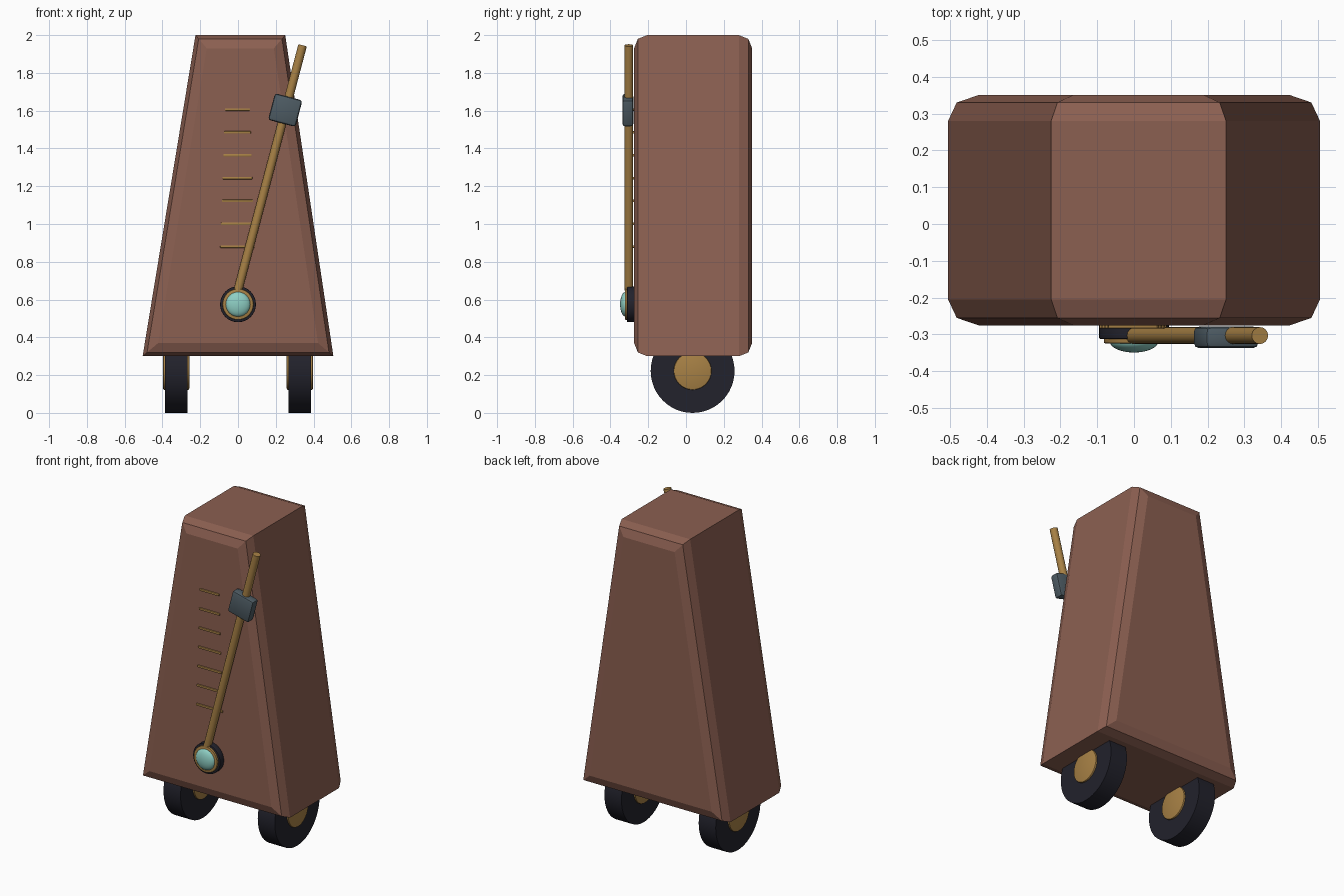
import bpy, bmesh, math
from mathutils import Vector

cube = bpy.data.objects.get("Cube")
if cube:
    bpy.data.objects.remove(cube, do_unlink=True)


def material(name, r, g, b):
    m = bpy.data.materials.new(name)
    m.use_nodes = True
    m.diffuse_color = (r, g, b, 1)
    m.node_tree.nodes["Principled BSDF"].inputs["Base Color"].default_value = (r, g, b, 1)
    return m


wood = material("brown wood", 0.26, 0.115, 0.082)
brass = material("brass", 0.39, 0.22, 0.06)
rubber = material("dark rubber", 0.016, 0.016, 0.025)
steel = material("grey steel", 0.075, 0.105, 0.125)
glass = material("pale teal glass", 0.27, 0.62, 0.55)


def make_object(name, bm, mat, smooth=True):
    bmesh.ops.recalc_face_normals(bm, faces=bm.faces)
    mesh = bpy.data.meshes.new(name)
    bm.to_mesh(mesh)
    bm.free()
    mesh.materials.append(mat)
    ob = bpy.data.objects.new(name, mesh)
    bpy.context.collection.objects.link(ob)
    if smooth:
        bpy.ops.object.select_all(action="DESELECT")
        ob.select_set(True)
        bpy.context.view_layer.objects.active = ob
        bpy.ops.object.shade_smooth_by_angle(angle=math.radians(35))
    return ob


def rod(name, start, end, radius, mat, sides=32, bevel=0.0):
    """Cylinder between two points, with optional softened rims."""
    start, end = Vector(start), Vector(end)
    axis = end - start
    bm = bmesh.new()
    bmesh.ops.create_cone(bm, cap_ends=True, segments=sides, radius1=radius,
                          radius2=radius, depth=axis.length)
    if bevel:
        rims = [e for e in bm.edges if any(len(f.verts) > 4 for f in e.link_faces)]
        bmesh.ops.bevel(bm, geom=rims, offset=bevel, segments=2, profile=0.5, affect="EDGES")
    ob = make_object(name, bm, mat)
    ob.location = (start + end) / 2
    ob.rotation_euler = axis.to_track_quat("Z", "Y").to_euler()
    return ob


def box(name, center, size, mat, bevel, tilt=0.0):
    bm = bmesh.new()
    bmesh.ops.create_cube(bm, size=1)
    bmesh.ops.scale(bm, vec=size, verts=bm.verts)
    bmesh.ops.bevel(bm, geom=bm.edges[:], offset=bevel, segments=2, profile=0.5, affect="EDGES")
    ob = make_object(name, bm, mat)
    ob.location = center
    ob.rotation_euler.y = tilt
    return ob


# Tapered case: stacked outlines along y, inset to round front and back rims
def outline(inset):
    low, high = 0.30, 2.0
    slope_l, slope_r = 0.28 / 1.7, 0.255 / 1.7
    z0, z1 = low + inset, high - inset

    def left(z):
        return -0.505 + (z - low) * slope_l + inset * math.hypot(1, slope_l)

    def right(z):
        return 0.505 - (z - low) * slope_r - inset * math.hypot(1, slope_r)

    return [(left(z0), z0), (right(z0), z0), (right(z1), z1), (left(z1), z1)]


bm = bmesh.new()
rings = []
for y, inset in ((-0.275, 0.07), (-0.255, 0.02), (-0.205, 0),
                 (0.28, 0), (0.33, 0.02), (0.35, 0.07)):
    rings.append([bm.verts.new((x, y, z)) for x, z in outline(inset)])
for a, b in zip(rings, rings[1:]):
    for i in range(4):
        j = (i + 1) % 4
        bm.faces.new((a[i], a[j], b[j], b[i]))
bm.faces.new(rings[0])
bm.faces.new(rings[-1])
make_object("case", bm, wood, smooth=False)

# Wheels with brass hubs on both faces
for side, label in ((1, "left"), (-1, "right")):
    y, z = 0.035, 0.222

    def at(x):
        return (side * x, y, z)

    rod(label + "_wheel", at(0.268), at(0.386), 0.222, rubber, 48)
    rod(label + "_hub", at(0.258), at(0.396), 0.1, brass, 32, 0.006)

# Scale marks, shorter toward the top
for i in range(7):
    box(f"scale_mark_{i + 1}", (-0.003, -0.277, 0.88 + 0.121 * i),
        (0.182 - 0.008 * i, 0.014, 0.013), brass, 0.003)

# Swinging arm with sliding weight
foot = Vector((0.0, -0.303, 0.65))
tip = Vector((0.342, -0.303, 1.946))
rod("pendulum_arm", foot, tip, 0.023, brass, 16)
lean = math.atan2(tip.x - foot.x, tip.z - foot.z)
box("pendulum_weight", (0.25, -0.308, 1.603), (0.15, 0.058, 0.145), steel, 0.014, lean)

# Pivot: dark collar, brass ring and domed lens
rod("pivot_collar", (0, -0.26, 0.575), (0, -0.312, 0.575), 0.095, rubber, 32, 0.004)
rod("pivot_ring", (0, -0.27, 0.575), (0, -0.324, 0.575), 0.082, brass, 32, 0.004)
bm = bmesh.new()
bmesh.ops.create_uvsphere(bm, u_segments=32, v_segments=16, radius=1)
bmesh.ops.scale(bm, vec=(0.066, 0.03, 0.066), verts=bm.verts)
lens = make_object("pivot_lens", bm, glass)
lens.location = (0, -0.319, 0.575)
